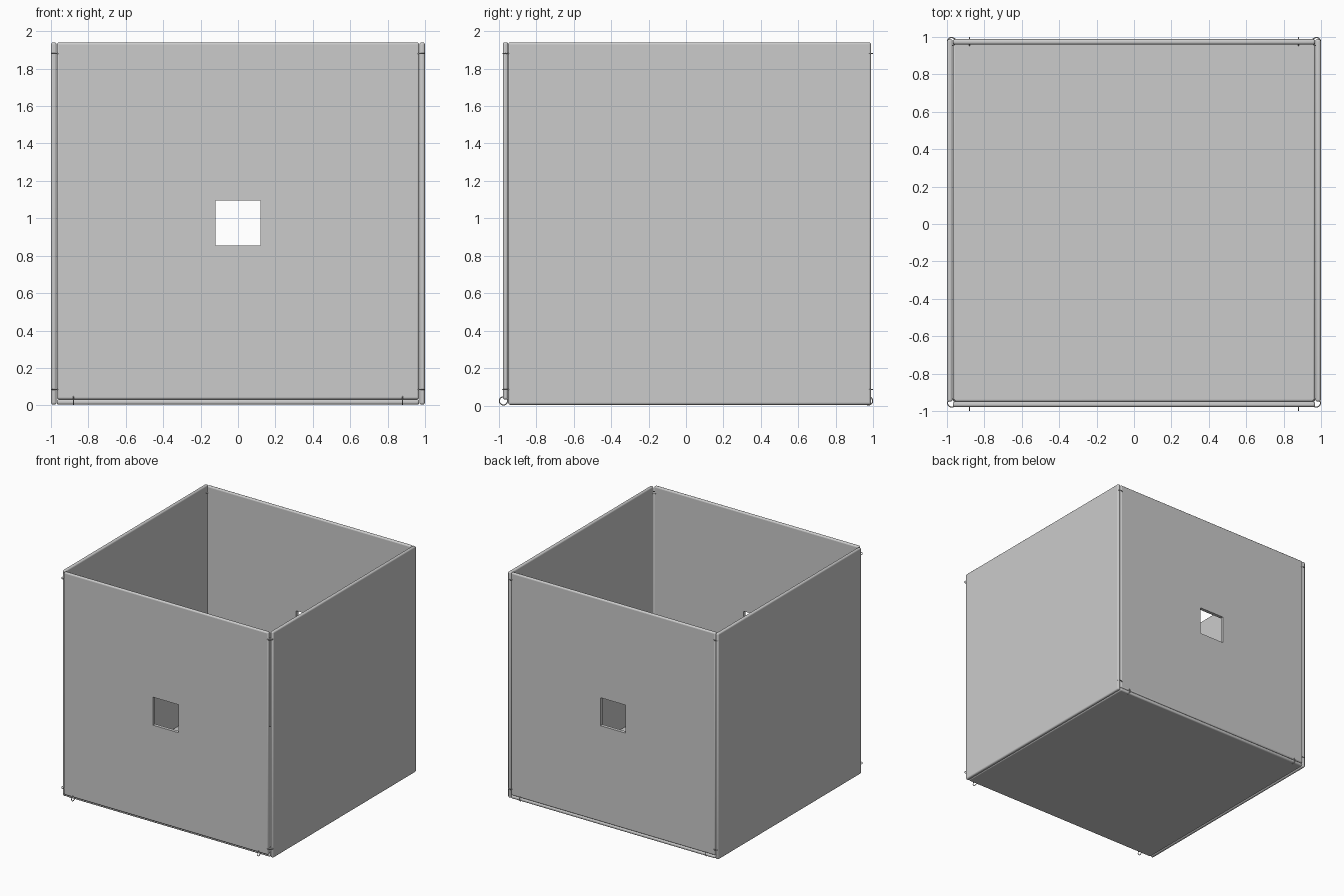
import bpy
import bmesh
from math import pi
from mathutils import Matrix, Vector

if "Cube" in bpy.data.objects:
    bpy.data.objects.remove(bpy.data.objects["Cube"])


def box(name, lo, hi):
    """Box object between two opposite corners."""
    lo, hi = Vector(lo), Vector(hi)
    bm = bmesh.new()
    bmesh.ops.create_cube(bm, size=1)
    for v in bm.verts:
        v.co = Vector((v.co[i] * (hi[i] - lo[i]) + (lo[i] + hi[i]) / 2) for i in range(3))
    mesh = bpy.data.meshes.new(name)
    bm.to_mesh(mesh)
    bm.free()
    ob = bpy.data.objects.new(name, mesh)
    bpy.context.collection.objects.link(ob)
    return ob


def panel(name, lo, hi, cutter=None):
    """Thin board with rounded edges and an optional window."""
    ob = box(name, lo, hi)
    bev = ob.modifiers.new("round_edges", 'BEVEL')
    bev.width = 0.011
    bev.segments = 3
    if cutter:
        cut = ob.modifiers.new("window", 'BOOLEAN')
        cut.operation = 'DIFFERENCE'
        cut.solver = 'EXACT'
        cut.object = cutter
    bpy.ops.object.select_all(action='DESELECT')
    ob.select_set(True)
    bpy.context.view_layer.objects.active = ob
    bpy.ops.object.shade_smooth_by_angle(angle=0.7)
    return ob


def ring(name, loc, rot=(0, 0, 0)):
    """Small wire ring that laces two boards together."""
    bpy.ops.mesh.primitive_torus_add(
        location=loc, rotation=rot, major_radius=0.022, minor_radius=0.003,
        major_segments=20, minor_segments=6)
    ob = bpy.context.object
    ob.name = name
    bpy.ops.object.shade_smooth()


# Square window through the front and back boards
window = box("window_cutter", (-0.12, -1.2, 0.855), (0.12, 1.2, 1.095))
window.hide_render = True
window.hide_viewport = False
window.display_type = 'WIRE'

# Five boards of the open box
panel("front_panel", (-0.969, -0.978, 0.032), (0.969, -0.95, 1.94), window)
panel("back_panel", (-0.969, 0.96, 0.032), (0.969, 0.988, 1.94), window)
panel("bottom_panel", (-0.969, -0.95, 0.004), (0.969, 0.988, 0.032))
for side, s in (("left", -1), ("right", 1)):
    a, b = sorted((s * 0.97, s * 0.999))
    panel(side + "_panel", (a, -0.95, 0.004), (b, 0.988, 1.94))

# Lacing rings on the upright corners and the bottom edges
for s in (-1, 1):
    for y in (-0.957, 0.975):
        for z in (0.085, 1.88):
            ring("corner_ring", (s * 0.975, y, z))
    for y in (-0.975, 0.975):
        ring("bottom_ring", (s * 0.88, y, 0.025), (0, pi / 2, 0))
